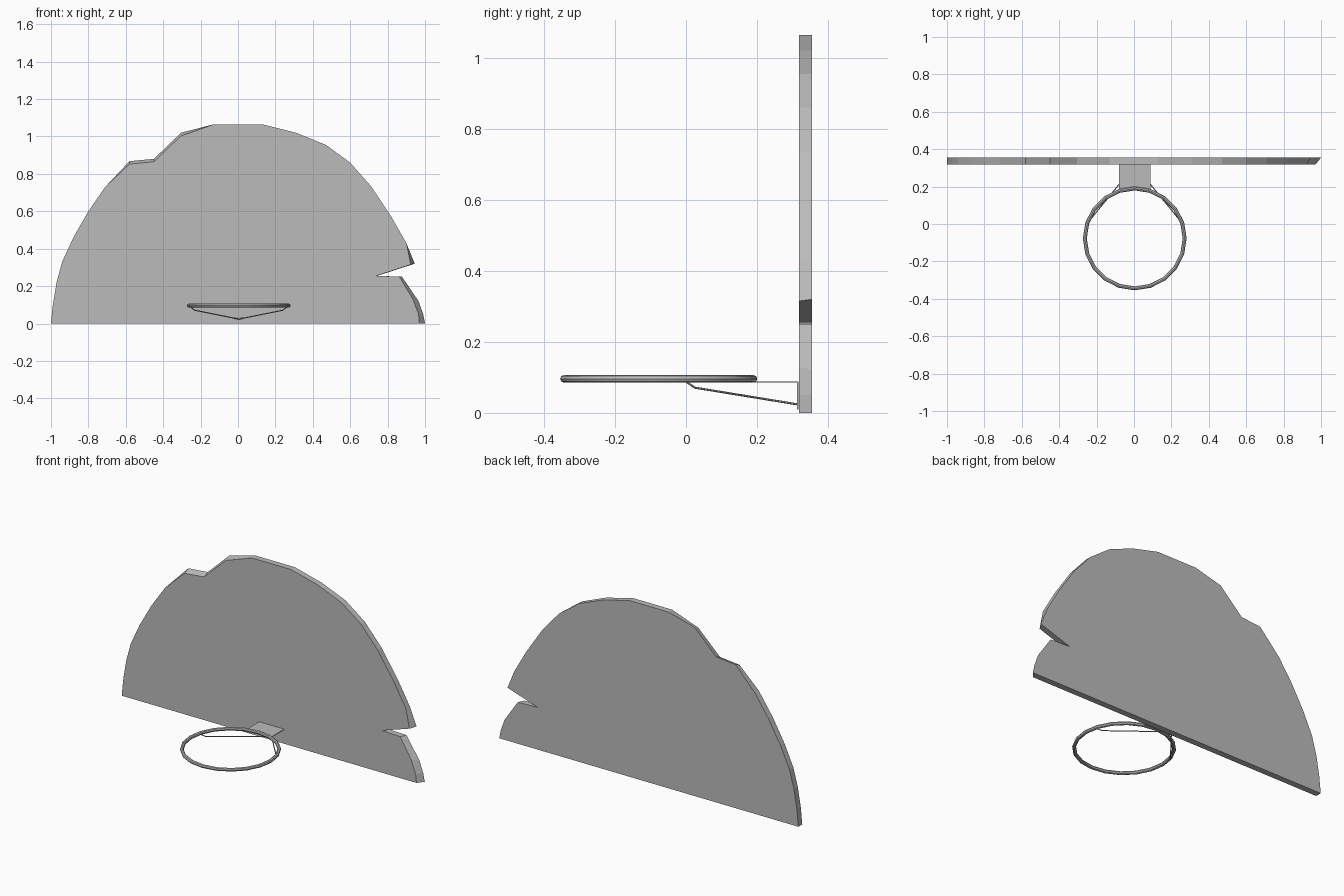
import bpy, bmesh
from mathutils import Vector

cube = bpy.data.objects.get("Cube")
if cube:
    bpy.data.objects.remove(cube, do_unlink=True)

# One plain grey for every part
GREY = (0.5, 0.5, 0.5, 1)
grey = bpy.data.materials.new("plain grey")
grey.use_nodes = True
grey.diffuse_color = GREY
grey.node_tree.nodes["Principled BSDF"].inputs["Base Color"].default_value = GREY


def finish(name, bm):
    bmesh.ops.recalc_face_normals(bm, faces=bm.faces)
    mesh = bpy.data.meshes.new(name)
    bm.to_mesh(mesh)
    bm.free()
    mesh.materials.append(grey)
    obj = bpy.data.objects.new(name, mesh)
    bpy.context.collection.objects.link(obj)
    return obj


def loft(name, front, back):
    """Solid between two matching outlines."""
    bm = bmesh.new()
    a = [bm.verts.new(p) for p in front]
    b = [bm.verts.new(p) for p in back]
    bm.faces.new(a)
    bm.faces.new(b[::-1])
    for i in range(len(a)):
        j = (i + 1) % len(a)
        bm.faces.new((a[i], b[i], b[j], a[j]))
    return finish(name, bm)


def box(name, lo, hi):
    lower = [(lo[0], lo[1]), (hi[0], lo[1]), (hi[0], hi[1]), (lo[0], hi[1])]
    return loft(name, [(x, y, lo[2]) for x, y in lower], [(x, y, hi[2]) for x, y in lower])


# Broken half-round backboard, with bevelled breaks where the rims differ
left_rim = [(-1, 0), (-.99, .1), (-.97, .22), (-.94, .33), (-.88, .46),
            (-.8, .6), (-.71, .73)]
crown = [(-.13, 1.065), (.13, 1.065), (.31, 1.02), (.47, .955), (.6, .86),
         (.71, .735), (.82, .57), (.9, .43)]
front_chip = [(-.58, .852), (-.45, .865), (-.305, 1.003)]
back_chip = [(-.58, .868), (-.45, .88), (-.305, 1.02)]
front_notch = [(.923, .315), (.74, .255), (.862, .25), (.935, .13), (.965, .05), (.97, 0)]
back_notch = [(.945, .32), (.745, .255), (.877, .25), (.965, .12), (.99, .05), (1, 0)]
loft("backboard",
     [(x, .318, z) for x, z in left_rim + front_chip + crown + front_notch],
     [(x, .355, z) for x, z in left_rim + back_chip + crown + back_notch])

# Hoop ring
bpy.ops.mesh.primitive_torus_add(location=(.004, -.077, .096), major_segments=20,
                                 minor_segments=8, major_radius=.267, minor_radius=.0105)
ring = bpy.context.object
ring.name = "hoop_ring"
ring.data.materials.append(grey)
bpy.ops.object.shade_smooth_by_angle()

# Thin folded bracket between the ring and the backboard
box("bracket_top_plate", (-.08, .187, .085), (.087, .317, .089))
box("bracket_back_plate", (-.08, .313, .01), (.087, .317, .087))

# Bent support rods running from the ring sides down to the backboard
for side, name in ((1, "left_support_rod"), (-1, "right_support_rod")):
    curve = bpy.data.curves.new(name, "CURVE")
    curve.dimensions = "3D"
    curve.bevel_depth = .003
    curve.bevel_resolution = 0
    curve.use_fill_caps = True
    path = [(.255, 0, .088), (.237, .025, .071), (0, .314, .024)]
    line = curve.splines.new("POLY")
    line.points.add(len(path) - 1)
    for point, (x, y, z) in zip(line.points, path):
        point.co = (.004 + side * x, y, z, 1)
    curve.materials.append(grey)
    bpy.context.collection.objects.link(bpy.data.objects.new(name, curve))
